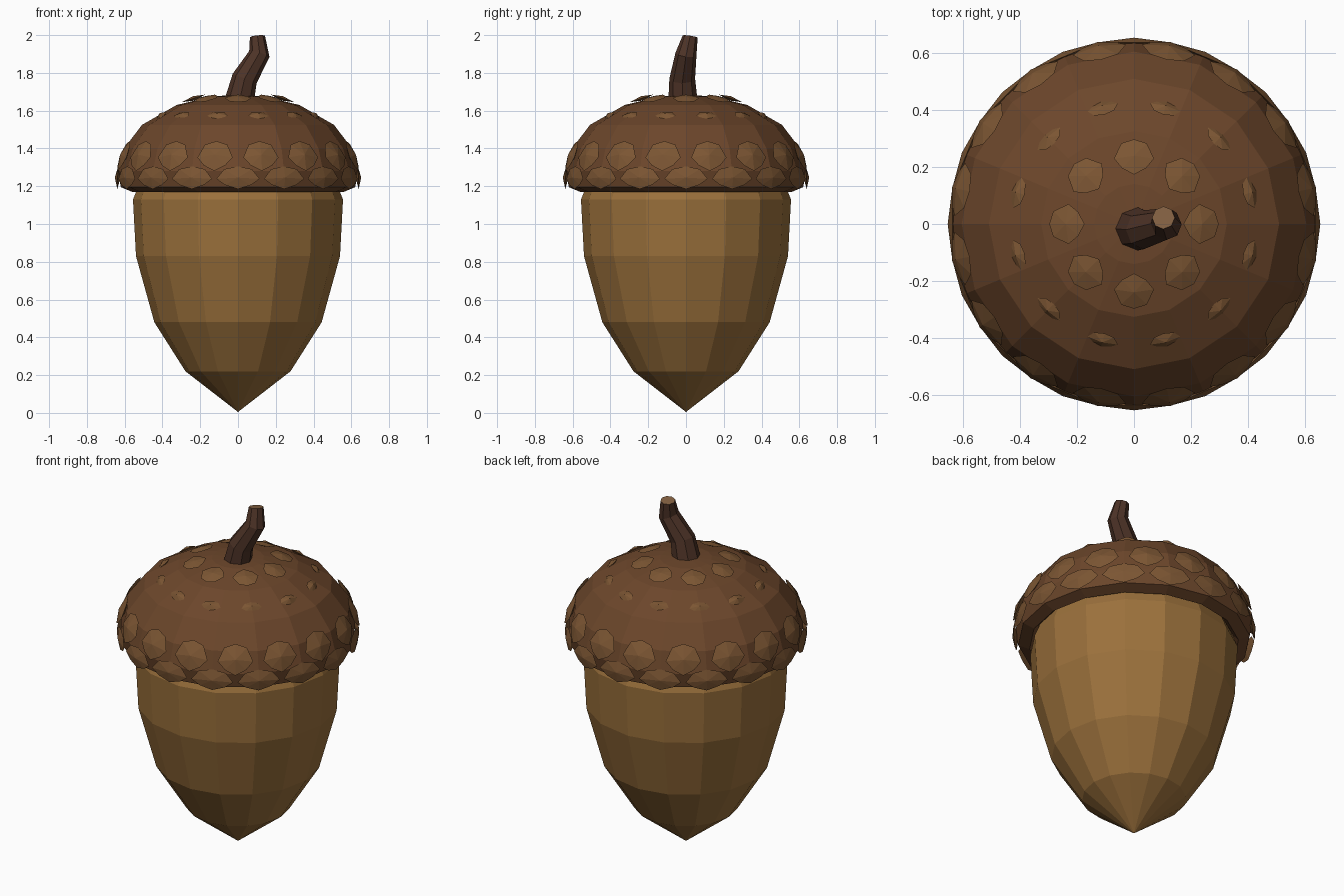
import bpy, bmesh, math
from mathutils import Vector

if "Cube" in bpy.data.objects:
    bpy.data.objects.remove(bpy.data.objects["Cube"])

SIDES = 16


def material(name, rgb):
    m = bpy.data.materials.new(name)
    m.diffuse_color = (*rgb, 1)
    m.use_nodes = True
    m.node_tree.nodes["Principled BSDF"].inputs["Base Color"].default_value = m.diffuse_color
    return m


NUT = material("nut_tan", (0.33, 0.165, 0.045))
CAP = material("cap_brown", (0.15, 0.062, 0.024))
SCALE = material("scale_brown", (0.20, 0.092, 0.033))
STEM = material("stem_brown", (0.075, 0.033, 0.02))
CUT = material("stem_cut", (0.23, 0.12, 0.055))


def finish(name, bm, *mats):
    bmesh.ops.recalc_face_normals(bm, faces=bm.faces[:])
    me = bpy.data.meshes.new(name)
    bm.to_mesh(me)
    bm.free()
    for m in mats:
        me.materials.append(m)
    ob = bpy.data.objects.new(name, me)
    bpy.context.collection.objects.link(ob)
    return ob


def loft(bm, rings):
    """Join consecutive rings of vertices with quads."""
    for a, b in zip(rings, rings[1:]):
        n = len(a)
        for i in range(n):
            bm.faces.new((a[i], a[(i + 1) % n], b[(i + 1) % n], b[i]))


def lathe(name, profile, mat):
    bm = bmesh.new()
    rings = []
    for r, z in profile:
        rings.append([bm.verts.new((r * math.cos(2 * math.pi * i / SIDES),
                                    r * math.sin(2 * math.pi * i / SIDES), z))
                      for i in range(SIDES)])
    loft(bm, rings)
    bmesh.ops.remove_doubles(bm, verts=bm.verts[:], dist=0.0005)
    return finish(name, bm, mat)


# Nut body
lathe("nut", [(0, 0.005), (0.278, 0.22), (0.443, 0.48), (0.54, 0.83),
              (0.556, 1.13), (0.52, 1.22), (0, 1.28)], NUT)

# Cap shell
lathe("cap", [(0.53, 1.20), (0.56, 1.17), (0.62, 1.195), (0.637, 1.28),
              (0.603, 1.40), (0.508, 1.525), (0.325, 1.63), (0.14, 1.675),
              (0, 1.685)], CAP)


# Cap scales: faceted pointed plates laid in rows on the shell
def add_scale(bm, angle, r, z, elev, w, h, t):
    c, s = math.cos(angle), math.sin(angle)
    out = Vector((c * math.cos(elev), s * math.cos(elev), math.sin(elev)))
    up = Vector((-c * math.sin(elev), -s * math.sin(elev), math.cos(elev)))
    side = Vector((-s, c, 0))
    centre = Vector((r * c, r * s, z))
    outline = [(0, -.5), (.3, -.32), (.5, -.05), (.32, .38), (0, .5),
               (-.32, .38), (-.5, -.05), (-.3, -.32)]
    rim = [bm.verts.new(centre + side * u * w + up * v * h) for u, v in outline]
    front = bm.verts.new(centre + out * t)
    back = bm.verts.new(centre - out * t)
    for i in range(8):
        j = (i + 1) % 8
        bm.faces.new((rim[i], rim[j], front))
        bm.faces.new((rim[j], rim[i], back))


# count, phase, radius, z, elevation in degrees, width, height, bulge
ROWS = [
    (16, 0.0, 0.637, 1.245, 2, 0.23, 0.12, 0.015),
    (16, 0.5, 0.618, 1.36, 22, 0.19, 0.17, 0.02),
    (12, 0.5, 0.42, 1.575, 52, 0.11, 0.06, 0.015),
    (8, 0.0, 0.235, 1.665, 72, 0.14, -0.13, 0.012),
]
bm = bmesh.new()
for count, phase, r, z, elev, w, h, t in ROWS:
    for i in range(count):
        add_scale(bm, 2 * math.pi * (i + phase) / count, r, z,
                  math.radians(elev), w, h, t)
finish("cap_scales", bm, SCALE)

# Crooked stem with a pale cut end
PATH = [((0, -0.015, 1.62), 0.08, (0.2, 0, 1)),
        ((0.035, -0.02, 1.77), 0.068, (0.4, 0, 1)),
        ((0.113, 0.0, 1.90), 0.056, (0.3, 0.15, 1)),
        ((0.103, 0.022, 1.993), 0.04, (-0.1, 0.15, 1))]
bm = bmesh.new()
rings = []
for pos, r, axis in PATH:
    q = Vector((0, 0, 1)).rotation_difference(Vector(axis).normalized())
    rings.append([bm.verts.new(Vector(pos) + q @ Vector(
        (r * math.cos(math.pi * i / 4), r * math.sin(math.pi * i / 4), 0)))
        for i in range(8)])
loft(bm, rings)
bm.faces.new(rings[0][::-1])
bm.faces.new(rings[-1]).material_index = 1
finish("stem", bm, STEM, CUT)
